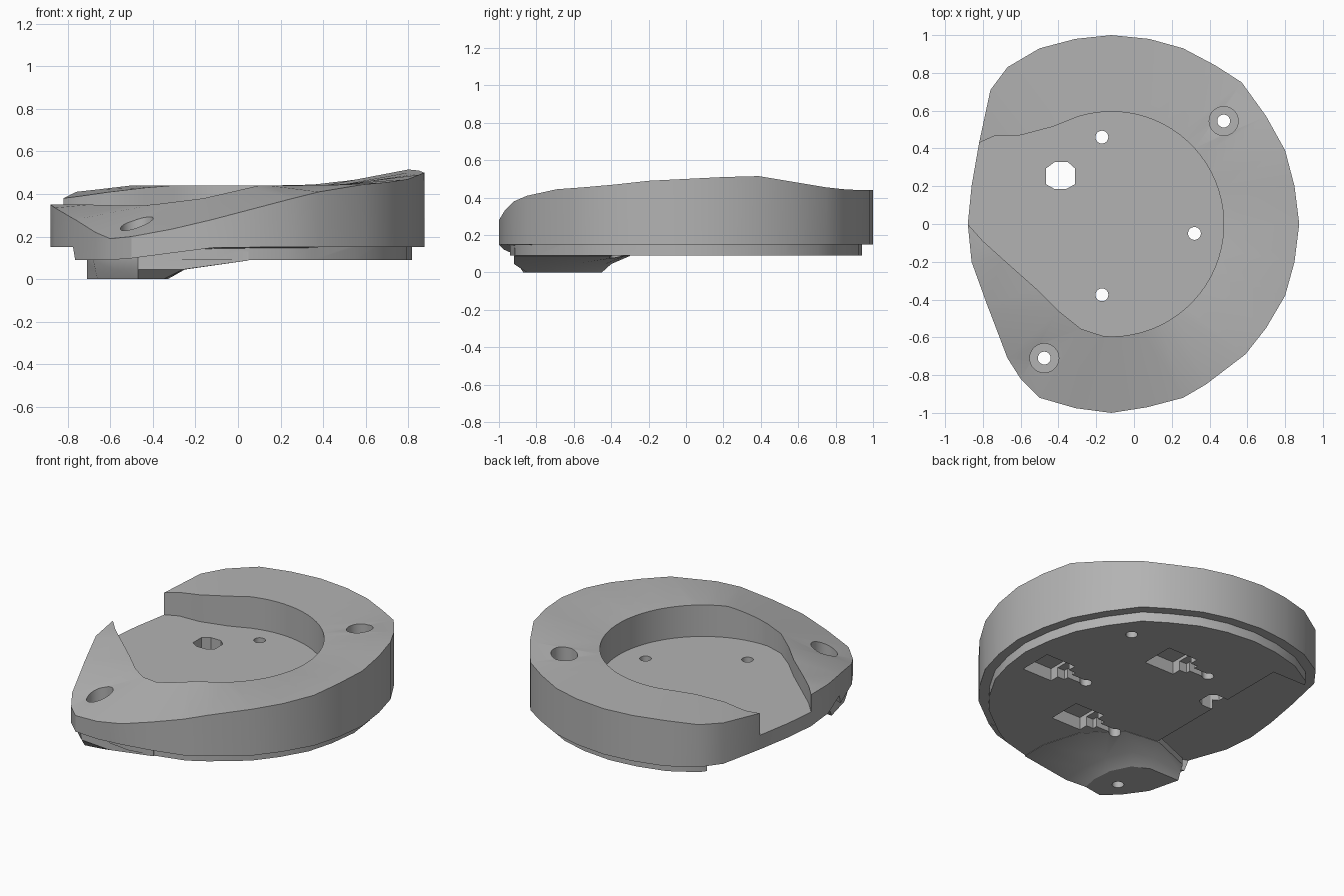
import bpy, bmesh
from math import sin, cos, pi, radians
from mathutils import Vector
from mathutils.geometry import delaunay_2d_cdt

if "Cube" in bpy.data.objects:
    bpy.data.objects.remove(bpy.data.objects["Cube"], do_unlink=True)

grey = bpy.data.materials.new("plain_grey")
grey.use_nodes = True
grey.diffuse_color = (0.45, 0.45, 0.45, 1)
grey.node_tree.nodes["Principled BSDF"].inputs["Base Color"].default_value = grey.diffuse_color


def add_object(name, bm):
    bmesh.ops.recalc_face_normals(bm, faces=bm.faces)
    mesh = bpy.data.meshes.new(name)
    bm.to_mesh(mesh)
    bm.free()
    mesh.materials.append(grey)
    obj = bpy.data.objects.new(name, mesh)
    bpy.context.collection.objects.link(obj)
    return obj


def loft(name, rings):
    """Closed solid through rings with equal point counts."""
    bm = bmesh.new()
    loops = [[bm.verts.new(p) for p in ring] for ring in rings]
    n = len(loops[0])
    for a, b in zip(loops, loops[1:]):
        for i in range(n):
            j = (i + 1) % n
            bm.faces.new((a[i], a[j], b[j], b[i]))
    bm.faces.new(loops[0][::-1])
    bm.faces.new(loops[-1])
    bmesh.ops.triangulate(bm, faces=[f for f in bm.faces if len(f.verts) > 4])
    return add_object(name, bm)


def prism(name, points, low, high):
    return loft(name, [[(x, y, z) for x, y in points] for z in (low, high)])


def box(name, x0, x1, y0, y1, low, high):
    return prism(name, [(x0, y0), (x1, y0), (x1, y1), (x0, y1)], low, high)


def cylinder(name, x, y, r, low, high, n=32):
    ring = [(x + r * cos(2 * pi * i / n), y + r * sin(2 * pi * i / n)) for i in range(n)]
    return prism(name, ring, low, high)


def combine(target, tool, operation):
    mod = target.modifiers.new(tool.name, "BOOLEAN")
    mod.operation, mod.solver, mod.object = operation, "EXACT", tool
    graph = bpy.context.evaluated_depsgraph_get()
    mesh = bpy.data.meshes.new_from_object(target.evaluated_get(graph))
    target.modifiers.clear()
    target.data = mesh
    bpy.data.objects.remove(tool, do_unlink=True)


# Outer edge, clockwise from the left tip, with the height of the top
outer = [(-.88, 0, .35), (-.86, .2, .36), (-.82, .43, .38), (-.76, .71, .41),
         (-.67, .83, .42), (-.5, .93, .44), (-.31, .98, .44), (-.12, 1, .44),
         (.08, .98, .44), (.26, .93, .44), (.43, .84, .445), (.57, .75, .455),
         (.7, .57, .485), (.8, .39, .515), (.85, .2, .51), (.875, 0, .5),
         (.85, -.2, .49), (.8, -.38, .47), (.7, -.55, .455), (.59, -.69, .445),
         (.38, -.85, .41), (.26, -.92, .38), (.07, -.97, .33), (-.12, -1, .28),
         (-.31, -.975, .235), (-.5, -.92, .2), (-.6, -.82, .19), (-.67, -.71, .22),
         (-.765, -.46, .28), (-.775, -.435, .285), (-.86, -.2, .335)]

# Inner edge of the rim: two straight arms joined by a round arc
back_arm = [(-.74, .465, .39), (-.6, .47, .41), (-.43, .515, .43)]
front_arm = [(-.28, -.555, .365), (-.4, -.46, .35), (-.52, -.34, .345),
             (-.7, -.18, .35), (-.8, -.09, .35)]
arc = []
for i in range(41):
    a = radians(108 - 5.05 * i)
    x, y = -.12 + .595 * cos(a), .595 * sin(a)
    arc.append((x, y, .44 if y > -.53 or x > .1 else .44 - .23 * (.1 - x)))
inner = back_arm + arc + front_arm


def skirt_height(x, y):
    """Lower edge of the outer wall, dipping at the front left."""
    if y < -.45 and x < -.1:
        return max(.09, .15 - .13 * (-.1 - x))
    return .15


# Main body with a sloping top
count = len(outer)
points = outer + inner
edges = [(i, (i + 1) % count) for i in range(count)]
path = [2] + list(range(count, len(points))) + [0]
edges += list(zip(path, path[1:]))
flat = [Vector(p[:2]) for p in points]
cdt = delaunay_2d_cdt(flat, edges, [], 1, 1e-6)
bm = bmesh.new()
heights = [points[src[0]][2] if src else .35 for src in cdt[3]]
top = [bm.verts.new((v.x, v.y, z)) for v, z in zip(cdt[0], heights)]
for f in cdt[2]:
    bm.faces.new([top[i] for i in f])
rim = [next(top[k] for k, src in enumerate(cdt[3]) if i in src) for i in range(count)]
low = [bm.verts.new((x, y, skirt_height(x, y))) for x, y, z in outer]
for i in range(count):
    j = (i + 1) % count
    bm.faces.new((rim[i], rim[j], low[j], low[i]))
base = bm.faces.new(low)
bmesh.ops.triangulate(bm, faces=[base])
body = add_object("base_plate", bm)

# Inset lip underneath, missing along the left side
lip = prism("lip", [(-.1 + (x + .1) * .94, y * .94) for x, y, z in outer], .09, .2)
combine(lip, box("lip_recess", -1, -.43, -.43, .74, 0, .15), "DIFFERENCE")
combine(body, lip, "UNION")

# Flared foot around the front mounting hole
foot_low = [(-.71, -.45), (-.5, -.45), (-.4, -.5), (-.34, -.62), (-.33, -.75),
            (-.35, -.85), (-.47, -.87), (-.56, -.79), (-.66, -.65)]
foot_mid = [(-.71, -.43), (-.48, -.4), (-.34, -.43), (-.27, -.58), (-.25, -.75),
            (-.26, -.92), (-.47, -.9), (-.58, -.8), (-.67, -.66)]
foot_top = [(-.71, -.41), (-.44, -.3), (-.2, -.33), (-.02, -.52), (.05, -.75),
            (.05, -.92), (-.47, -.91), (-.59, -.81), (-.68, -.66)]
layers = [(foot_low, 0), (foot_mid, .045), (foot_top, .088), (foot_top, .13)]
foot = loft("foot", [[(x, y, z) for x, y in ring] for ring, z in layers])
combine(body, foot, "UNION")

# Open round tray
tray = [p[:2] for p in inner] + [(-.88, 0), (-1, .02), (-1, .43), (-.82, .43)]
combine(body, prism("tray", tray, .24, 1), "DIFFERENCE")

# Mounting holes with wide recesses
for x, y, seat in ((.475, .545, .25), (-.475, -.71, .14)):
    combine(body, cylinder("recess", x, y, .077, seat, 1), "DIFFERENCE")
    combine(body, cylinder("bolt_hole", x, y, .034, -1, 1), "DIFFERENCE")

# Screw holes, each with a square socket and keyed slot below
for x, y in ((-.17, .46), (.32, -.05), (-.17, -.375)):
    combine(body, cylinder("screw_hole", x, y, .034, -1, 1), "DIFFERENCE")
    combine(body, box("socket", x + .17, x + .38, y - .11, y + .105, -.1, .17), "DIFFERENCE")
    combine(body, box("slot", x, x + .2, y - .02, y + .02, -.1, .15), "DIFFERENCE")
    combine(body, box("key", x + .12, x + .18, y - .05, y + .05, -.1, .15), "DIFFERENCE")

# Rounded cable opening
cable = [(-.465, .21), (-.42, .185), (-.36, .185), (-.313, .21),
         (-.313, .295), (-.35, .328), (-.42, .328), (-.465, .295)]
combine(body, prism("cable_opening", cable, -1, 1), "DIFFERENCE")

bpy.context.view_layer.objects.active = body
body.select_set(True)
bpy.ops.object.shade_smooth_by_angle(angle=radians(25))
